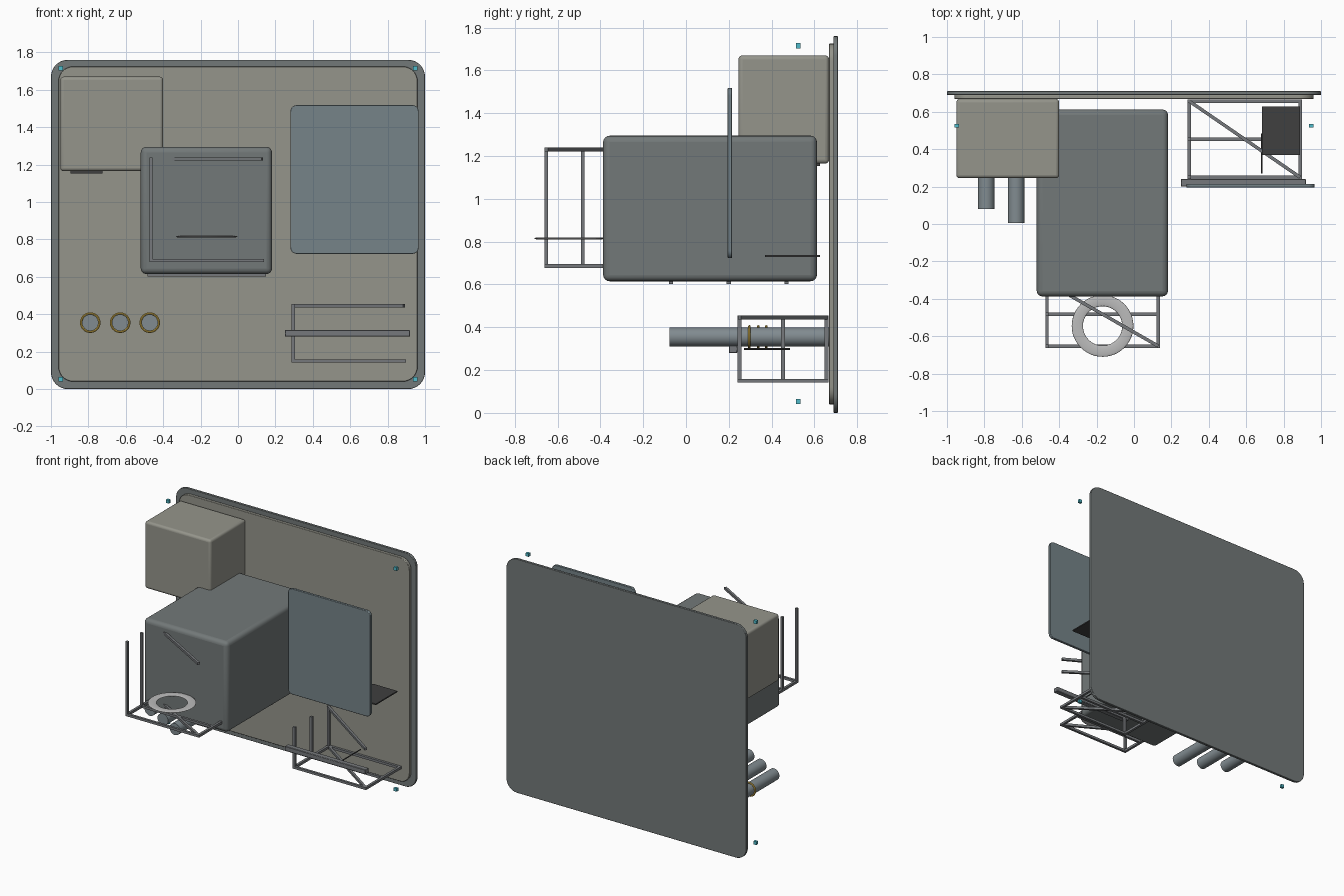
import bpy, math
from mathutils import Vector

if "Cube" in bpy.data.objects:
    bpy.data.objects.remove(bpy.data.objects["Cube"])


def material(name, rgb):
    m = bpy.data.materials.new(name)
    m.diffuse_color = (*rgb, 1)
    m.use_nodes = True
    m.node_tree.nodes["Principled BSDF"].inputs["Base Color"].default_value = m.diffuse_color
    return m


WARM = material("warm_grey", (.30, .30, .26))
SLATE = material("slate_grey", (.17, .19, .19))
BLUE = material("blue_grey", (.18, .23, .25))
STEEL = material("steel", (.18, .19, .20))
PIPE = material("pipe_grey", (.22, .26, .28))
DARK = material("dark", (.05, .05, .05))
LIGHT = material("light_grey", (.5, .5, .5))
GOLD = material("gold", (.75, .5, .08))
TEAL = material("teal", (.08, .5, .6))


def finish(name, mat, smooth=True):
    o = bpy.context.object
    o.name = name
    o.data.materials.append(mat)
    if smooth:
        bpy.ops.object.shade_smooth_by_angle(angle=math.radians(35))
    return o


def box(name, lo, hi, mat, bevel=0, segments=4):
    lo, hi = Vector(lo), Vector(hi)
    bpy.ops.mesh.primitive_cube_add(size=1, location=(lo + hi) / 2)
    bpy.context.object.scale = hi - lo
    bpy.ops.object.transform_apply(location=False, rotation=False, scale=True)
    o = finish(name, mat)
    if bevel:
        b = o.modifiers.new("bevel", 'BEVEL')
        b.width, b.segments = bevel, segments
    return o


def rounded_plate(name, x0, x1, z0, z1, y0, y1, radius, mat, edge=.003):
    # Rounded rectangle outline extruded along y
    pts = []
    for cx, cz, a0 in ((x1 - radius, z1 - radius, 0), (x0 + radius, z1 - radius, 90),
                       (x0 + radius, z0 + radius, 180), (x1 - radius, z0 + radius, 270)):
        for i in range(9):
            a = math.radians(a0 + i * 90 / 8)
            pts.append((cx + radius * math.cos(a), cz + radius * math.sin(a)))
    n = len(pts)
    verts = [(x, y, z) for y in (y0, y1) for x, z in pts]
    faces = [tuple(range(n)), tuple(reversed(range(n, 2 * n)))]
    faces += [(i, i + n, (i + 1) % n + n, (i + 1) % n) for i in range(n)]
    me = bpy.data.meshes.new(name)
    me.from_pydata(verts, [], faces)
    o = bpy.data.objects.new(name, me)
    bpy.context.collection.objects.link(o)
    bpy.ops.object.select_all(action='DESELECT')
    o.select_set(True)
    bpy.context.view_layer.objects.active = o
    finish(name, mat)
    b = o.modifiers.new("edge", 'BEVEL')
    b.width, b.segments = edge, 2
    return o


def beam(name, a, b, mat, t=.018):
    # Square bar between two points
    a, b = Vector(a), Vector(b)
    d = b - a
    bpy.ops.mesh.primitive_cube_add(size=1, location=(a + b) / 2)
    o = bpy.context.object
    o.rotation_euler = d.to_track_quat('Z', 'Y').to_euler()
    o.scale = (t, t, d.length + (t if min(abs(d.x), abs(d.y)) < 1e-6 else 0))
    finish(name, mat, False)


def rod(name, x, z, y0, y1, r, mat, sides=32):
    bpy.ops.mesh.primitive_cylinder_add(vertices=sides, radius=r, depth=y1 - y0,
                                        location=(x, (y0 + y1) / 2, z),
                                        rotation=(math.pi / 2, 0, 0))
    finish(name, mat)


def frame(name, x0, x1, y0, y1, z0, z1):
    # Base rails, left posts and diagonal braces
    for i, y in enumerate((y0, (y0 + y1) / 2, y1)):
        beam(f"{name}_rail_{i}", (x0, y, z0), (x1, y, z0), STEEL)
        beam(f"{name}_post_{i}", (x0, y, z0), (x0, y, z1), STEEL)
    for i, x in enumerate((x0, x1)):
        beam(f"{name}_side_rail_{i}", (x, y0, z0), (x, y1, z0), STEEL)
    for i, z in enumerate((z0, z1)):
        beam(f"{name}_brace_{i}", (x0, y1, z), (x1, y0, z), STEEL)


# Back wall
rounded_plate("back_plate", -1, 1, 0, 1.76, .69, .71, .09, SLATE)
rounded_plate("front_panel", -.96, .96, .04, 1.725, .668, .691, .08, WARM)

# Cabinets
box("upper_cabinet", (-.95, .245, 1.165), (-.40, .668, 1.67), WARM, .018)
box("upper_cabinet_vent", (-.895, .605, 1.153), (-.725, .625, 1.17), DARK)
box("main_cabinet", (-.52, -.387, .615), (.182, .612, 1.295), SLATE, .03)
for i, y in enumerate((-.07, .20, .47)):
    box(f"cabinet_runner_{i}", (-.485, y - .01, .603), (.15, y + .01, .625), STEEL)

# Side panel and shelf
rounded_plate("side_panel", .28, .966, .723, 1.518, .195, .215, .035, BLUE)
box("small_shelf", (.685, .37, .729), (.888, .627, .738), DARK)

# Bar frames
frame("lower_frame", .295, .888, .25, .657, .15, .445)
frame("front_frame", -.465, .13, -.653, -.312, .687, 1.23)
box("front_bar", (.25, .20, .28), (.92, .24, .315), STEEL, .003, 1)
rod("thin_rod", .683, .298, .27, .485, .004, DARK, 12)

# Pipes with collars
for i, (x, y0) in enumerate(((-.79, .08), (-.63, .005), (-.472, -.077))):
    rod(f"pipe_{i}", x, .355, y0, .67, .044, PIPE)
    bpy.ops.mesh.primitive_torus_add(major_segments=40, minor_segments=10,
                                     major_radius=.049, minor_radius=.006,
                                     location=(x, (y0 + .67) / 2, .355),
                                     rotation=(math.pi / 2, 0, 0))
    finish(f"pipe_collar_{i}", GOLD)

# Flat ring
bpy.ops.mesh.primitive_torus_add(major_segments=48, minor_segments=12,
                                 major_radius=.135, minor_radius=.03,
                                 location=(-.168, -.545, .815))
bpy.context.object.scale.z = .18
finish("flat_ring", LIGHT)

# Corner markers
for i, (x, z) in enumerate(((-.948, .053), (.948, .053), (-.948, 1.715), (.948, 1.715))):
    box(f"corner_marker_{i}", (x - .012, .515, z - .012), (x + .012, .535, z + .012), TEAL)
